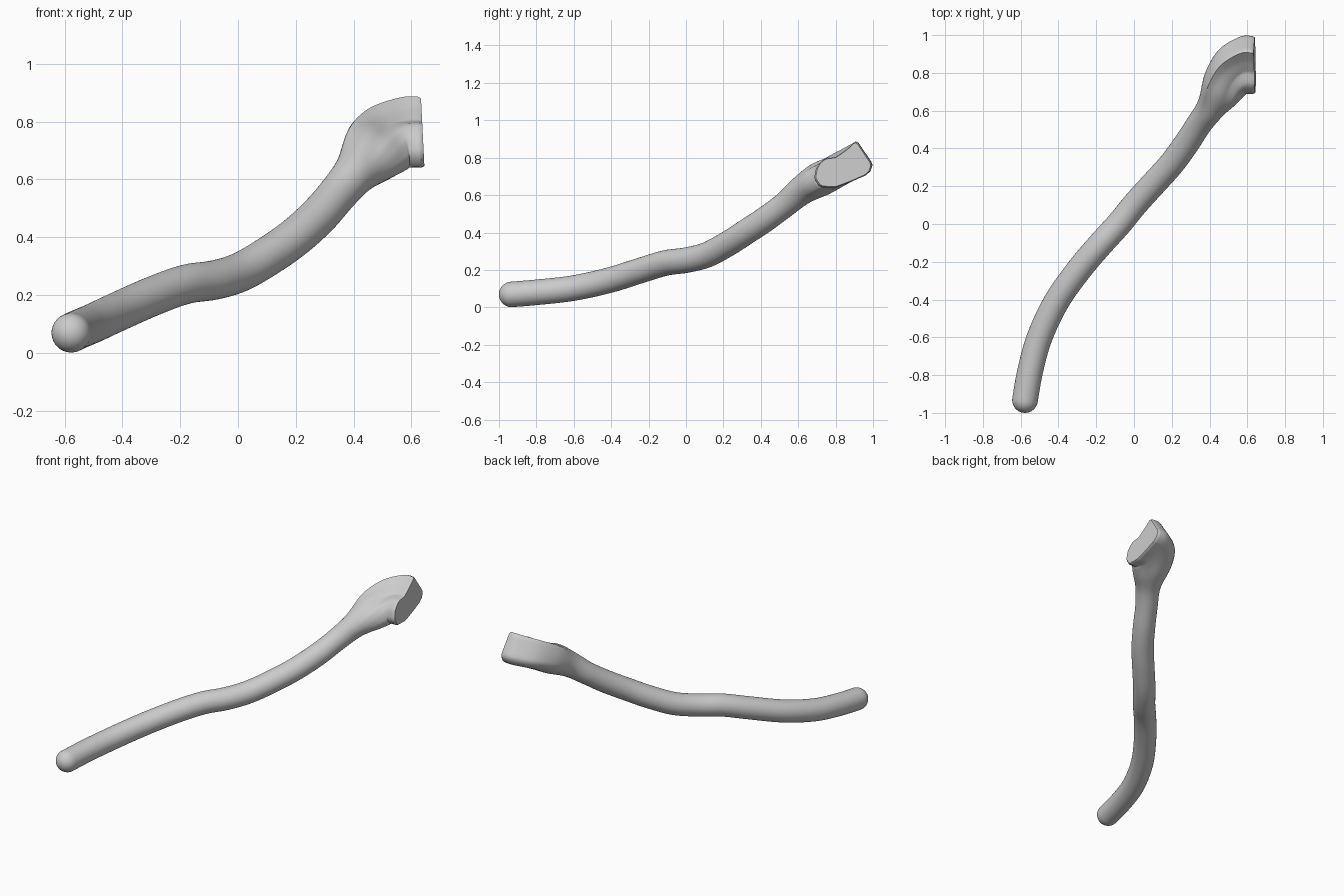
import bpy, bmesh
from math import sin, cos, pi
from mathutils import Vector

if "Cube" in bpy.data.objects:
    bpy.data.objects.remove(bpy.data.objects["Cube"])

N = 56      # points around each ring
SUB = 5     # rings between key sections
R = 0.068   # shaft radius

# Outline of the flared end face, as (y, z)
HEAD = [(.985, .728), (.997, .765), (.955, .828), (.912, .892), (.86, .845),
        (.80, .803), (.735, .793), (.697, .75), (.685, .69), (.715, .642),
        (.80, .64), (.88, .67), (.96, .705)]
HC = Vector((.845, .76))
HEAD = [Vector(p) - HC for p in HEAD]


def head_radius(a):
    """Distance from the outline centre to its edge at angle a."""
    d = Vector((cos(a), sin(a)))
    for p, q in zip(HEAD, HEAD[1:] + HEAD[:1]):
        e = q - p
        den = d.x * e.y - d.y * e.x
        if abs(den) < 1e-9:
            continue
        t = (p.x * e.y - p.y * e.x) / den
        s = (p.x * d.y - p.y * d.x) / den
        if t > 0 and -1e-6 <= s <= 1 + 1e-6:
            return t
    return R


def ring(c, n, r, blend=0.0, scale=1.0):
    """Cross-section blending from a circle to the head outline."""
    n = Vector(n).normalized()
    v = (Vector((0, 0, 1)) - n * n.z).normalized()
    u = v.cross(n)
    pts = []
    for i in range(N):
        a = 2 * pi * i / N
        rad = (r * (1 - blend) + head_radius(a) * blend) * scale
        pts.append(Vector(c) + (u * cos(a) + v * sin(a)) * rad)
    return pts


def catmull(a, b, c, d, t):
    return 0.5 * (2 * b + (c - a) * t + (2 * a - 5 * b + 4 * c - d) * t * t
                  + (3 * b - a - 3 * c + d) * t ** 3)


# Shaft centre line
path = [Vector(p) for p in [
    (-.577, -.932, .069), (-.55, -.78, .082), (-.50, -.60, .103), (-.41, -.41, .145),
    (-.29, -.24, .198), (-.18, -.11, .237), (-.08, 0, .252), (.01, .11, .28),
    (.11, .22, .338), (.20, .32, .402), (.28, .43, .475), (.345, .53, .55)]]
keys = []
for i, p in enumerate(path):
    n = path[min(i + 1, len(path) - 1)] - path[max(i - 1, 0)]
    keys.append(ring(p, n, R))

# Neck turning towards +x and widening into the blocky head
keys += [ring((.405, .615, .622), (.52, .66, .52), .077),
         ring((.455, .715, .69), (.68, .58, .42), .10, .35),
         ring((.51, .80, .735), (.86, .42, .28), .12, .8, .95),
         ring((.575, .843, .758), (1, .10, .08), .12, 1, .99),
         ring((.628, .845, .76), (1, 0, .05), .12, 1, 1)]

# Smooth interpolation between key sections
rings = []
for k in range(len(keys) - 1):
    quad = [keys[min(max(k + o, 0), len(keys) - 1)] for o in (-1, 0, 1, 2)]
    for s in range(SUB):
        rings.append([catmull(*p, s / SUB) for p in zip(*quad)])
rings.append(keys[-1])
rings.append(ring((.639, .845, .76), (1, 0, .05), .12, 1, .95))

# Rounded start of the shaft
axis = (path[1] - path[0]).normalized()
cap = [ring(path[0] - axis * R * cos(a), axis, R * sin(a))
       for a in [pi / 2 * j / 9 for j in range(1, 9)]]
rings = cap + rings

bm = bmesh.new()
rows = [[bm.verts.new(p) for p in r] for r in rings]
for a, b in zip(rows, rows[1:]):
    for i in range(N):
        j = (i + 1) % N
        bm.faces.new((a[i], a[j], b[j], b[i]))
tip = bm.verts.new(path[0] - axis * R)
for i in range(N):
    bm.faces.new((tip, rows[0][(i + 1) % N], rows[0][i]))
bm.faces.new(rows[-1])
bmesh.ops.recalc_face_normals(bm, faces=bm.faces)

mesh = bpy.data.meshes.new("curved_handle")
bm.to_mesh(mesh)
bm.free()
obj = bpy.data.objects.new("curved_handle", mesh)
bpy.context.collection.objects.link(obj)
bpy.context.view_layer.objects.active = obj
obj.select_set(True)
bpy.ops.object.shade_smooth_by_angle(angle=0.7)
